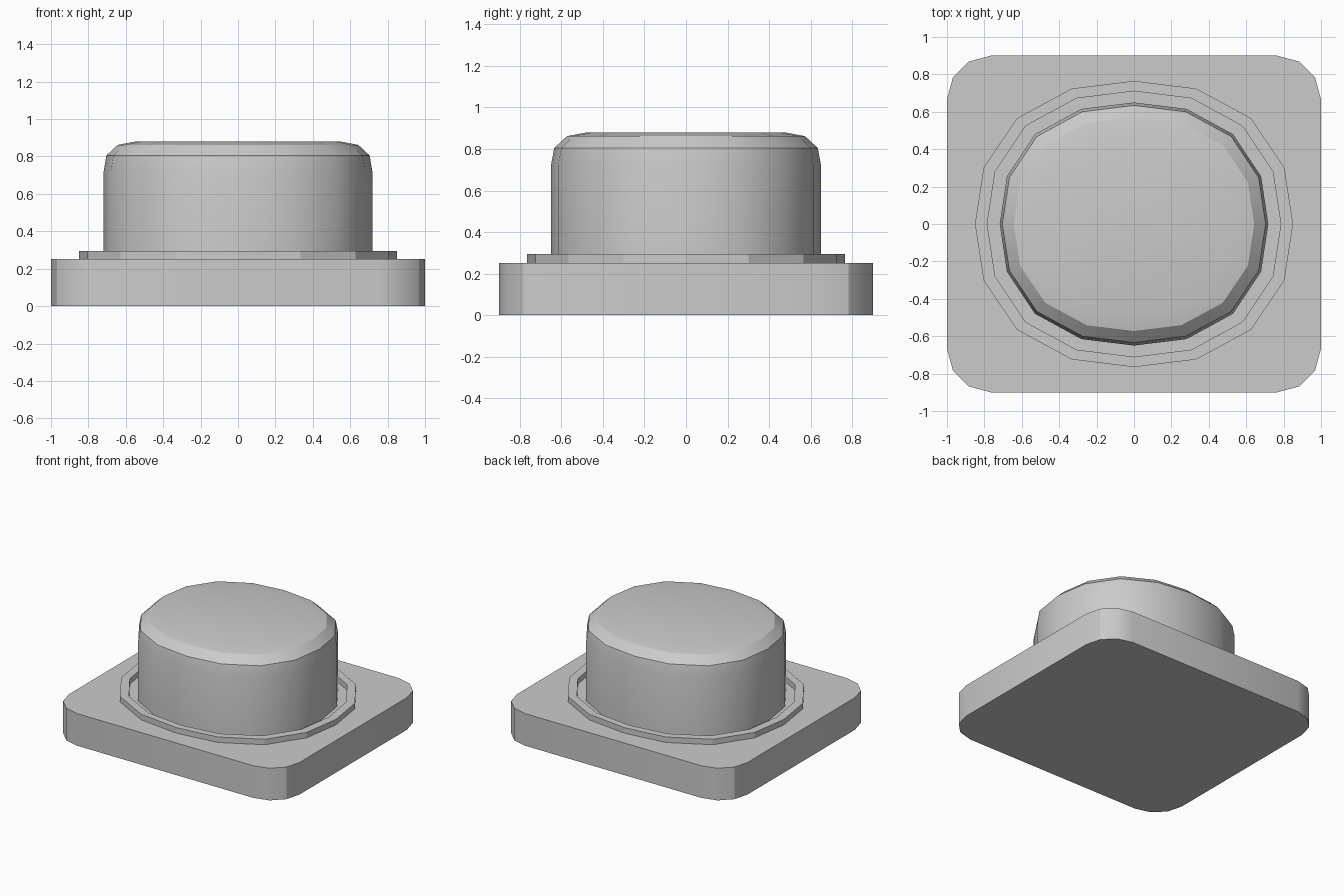
import bpy, bmesh, math

if "Cube" in bpy.data.objects:
    bpy.data.objects.remove(bpy.data.objects["Cube"])

SIDES = 16


def oval(rx, ry, z, n=2.28):
    """Slightly squared oval with vertices at even angles."""
    pts = []
    for i in range(SIDES):
        a = 2 * math.pi * i / SIDES
        c, s = math.cos(a), math.sin(a)
        r = (abs(c) ** n + abs(s) ** n) ** (-1 / n)
        pts.append((rx * r * c, ry * r * s, z))
    return pts


def loft(name, loops, closed=False, smooth_angle=None):
    """Skin a stack of equal loops; cap the ends, or close it into a ring."""
    bm = bmesh.new()
    rings = [[bm.verts.new(p) for p in loop] for loop in loops]
    pairs = list(zip(rings, rings[1:]))
    if closed:
        pairs.append((rings[-1], rings[0]))
    else:
        bm.faces.new(rings[0][::-1])
        bm.faces.new(rings[-1])
    for a, b in pairs:
        for i in range(len(a)):
            j = (i + 1) % len(a)
            bm.faces.new((a[i], a[j], b[j], b[i]))
    bmesh.ops.recalc_face_normals(bm, faces=bm.faces)
    mesh = bpy.data.meshes.new(name)
    bm.to_mesh(mesh)
    bm.free()
    ob = bpy.data.objects.new(name, mesh)
    bpy.context.collection.objects.link(ob)
    if smooth_angle:
        bpy.ops.object.select_all(action='DESELECT')
        ob.select_set(True)
        bpy.context.view_layer.objects.active = ob
        bpy.ops.object.shade_smooth_by_angle(angle=math.radians(smooth_angle))
    return ob


def rounded_rect(hx, hy, r, z):
    """Rectangle with three-segment rounded corners."""
    pts = []
    for q, (sx, sy) in enumerate([(1, 1), (-1, 1), (-1, -1), (1, -1)]):
        for k in range(4):
            a = math.radians(90 * q + 30 * k)
            pts.append((sx * (hx - r) + r * math.cos(a),
                        sy * (hy - r) + r * math.sin(a), z))
    return pts


# Base plate
loft("base_plate", [rounded_rect(1, 0.9, 0.235, z) for z in (0, 0.252)],
     smooth_angle=30)

# Raised collar around the button
loft("collar", [oval(0.785, 0.71, 0.245), oval(0.85, 0.765, 0.245),
                oval(0.85, 0.765, 0.295), oval(0.785, 0.71, 0.295)],
     closed=True)

# Button cap with rounded top edge
profile = [(0.718, 0.65, 0.245), (0.718, 0.65, 0.72), (0.704, 0.634, 0.805),
           (0.643, 0.572, 0.862), (0.548, 0.476, 0.88)]
loft("button_cap", [oval(*p) for p in profile], smooth_angle=30)
